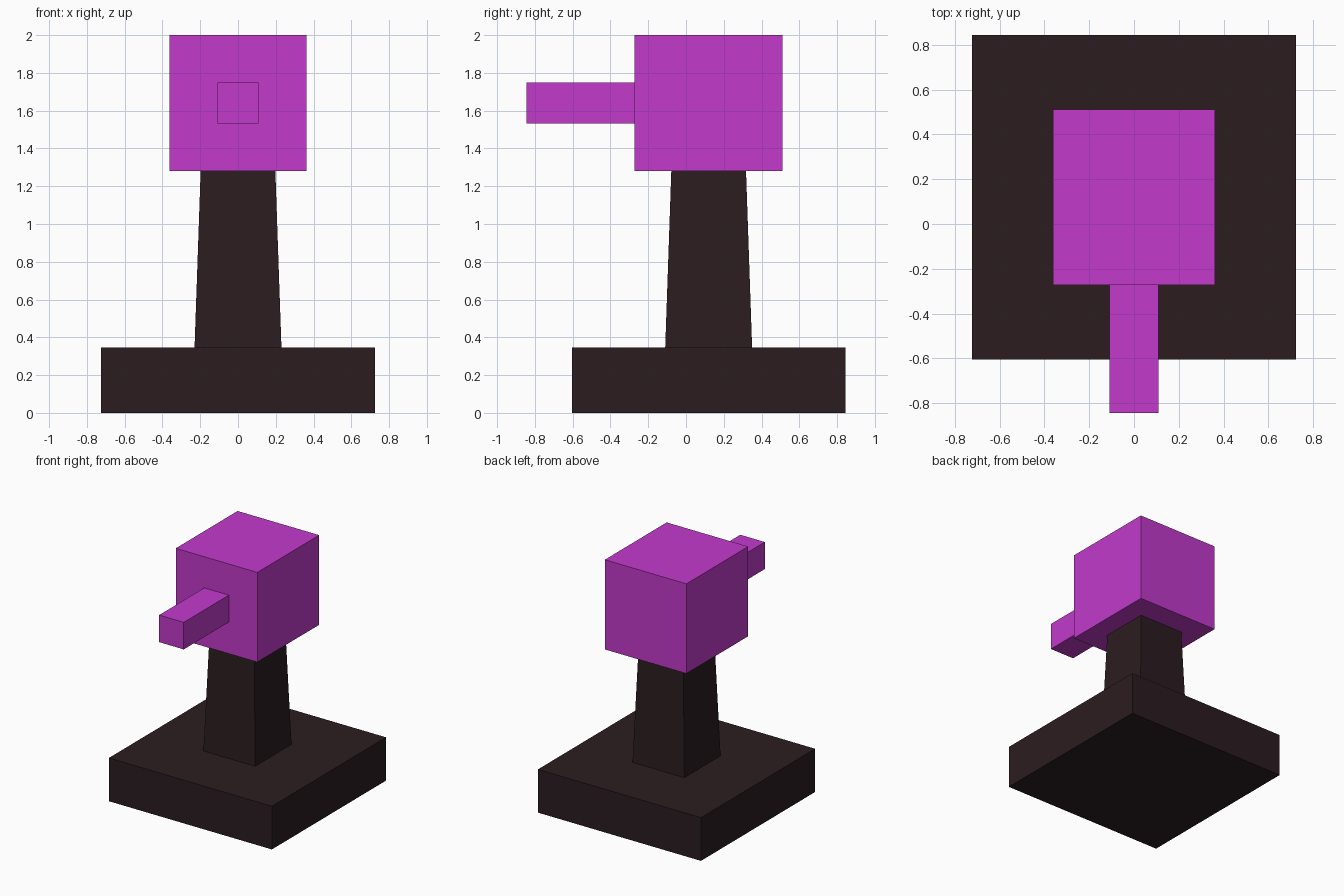
import bpy

if "Cube" in bpy.data.objects:
    bpy.data.objects.remove(bpy.data.objects["Cube"])

YC = 0.12  # shared y centre of base, column and head


def material(name, color):
    mat = bpy.data.materials.new(name)
    mat.diffuse_color = color
    mat.use_nodes = True
    mat.node_tree.nodes["Principled BSDF"].inputs["Base Color"].default_value = mat.diffuse_color
    return mat


def block(name, mat, z0, z1, half_x, half_y, yc=YC, top_scale=1.0):
    """Upright box, optionally tapered towards the top."""
    bpy.ops.mesh.primitive_cube_add(size=2)
    obj = bpy.context.object
    obj.name = name
    for v in obj.data.vertices:
        top = v.co.z > 0
        s = top_scale if top else 1.0
        v.co = (v.co.x * half_x * s, v.co.y * half_y * s + yc, z1 if top else z0)
    obj.data.materials.append(mat)
    return obj


dark = material("dark", (0.024, 0.012, 0.0145, 1))
magenta = material("magenta", (0.54, 0.042, 0.60, 1))

# Square foot and tapered column
block("base", dark, 0.0, 0.347, 0.724, 0.724)
block("column", dark, 0.347, 1.28, 0.23, 0.23, top_scale=0.86)

# Head with a bar pointing forward
block("head", magenta, 1.28, 2.0, 0.362, 0.392)
block("front_bar", magenta, 1.533, 1.75, 0.109, 0.286, yc=-0.558)
